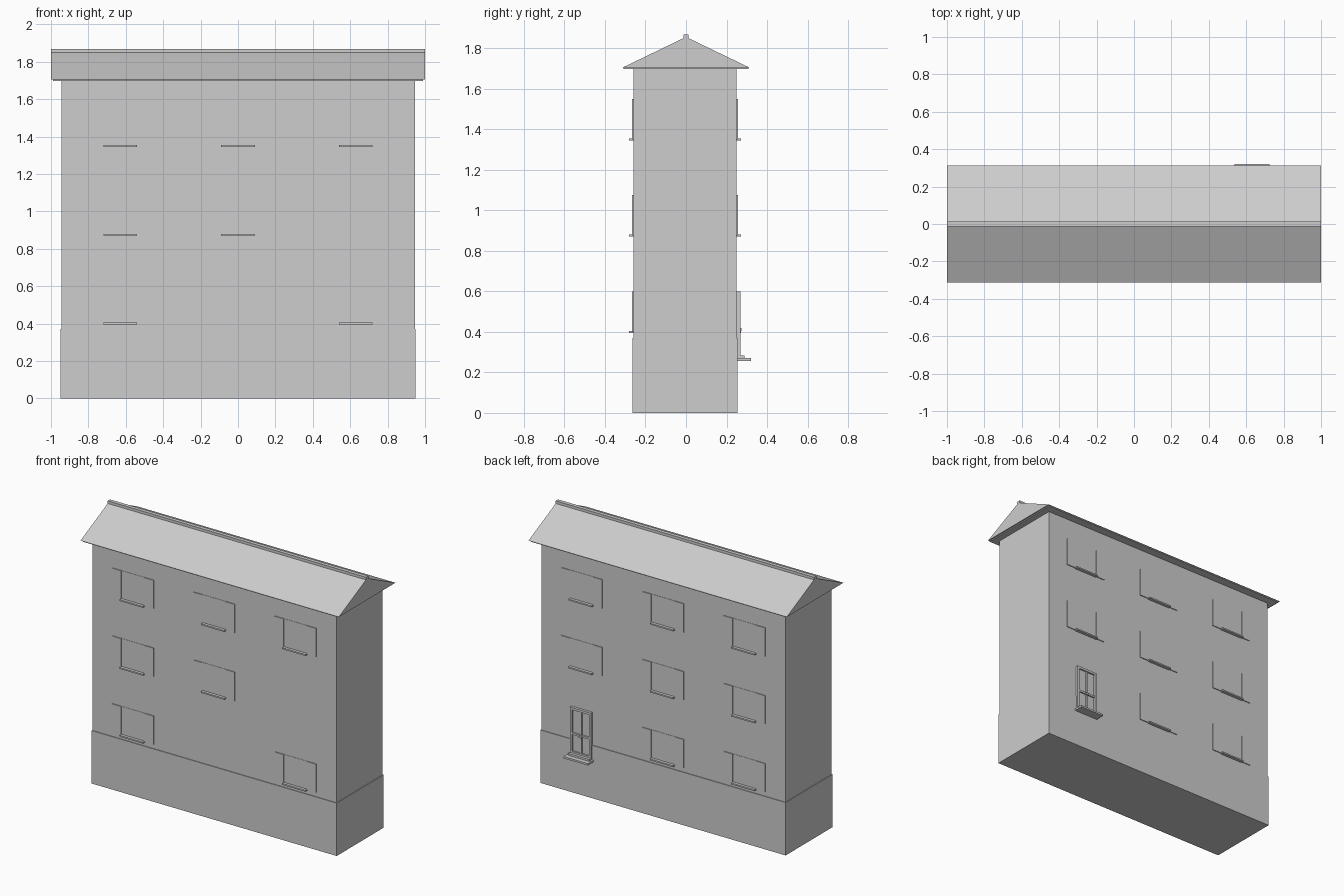
import bpy
import bmesh

old = bpy.data.objects.get("Cube")
if old:
    bpy.data.objects.remove(old, do_unlink=True)

# Single plain plaster colour
GREY = (0.61, 0.61, 0.61, 1.0)
plaster = bpy.data.materials.new("plain_grey")
plaster.use_nodes = True
plaster.diffuse_color = GREY
plaster.node_tree.nodes["Principled BSDF"].inputs["Base Color"].default_value = GREY


def finish(name, bm):
    bmesh.ops.recalc_face_normals(bm, faces=bm.faces)
    mesh = bpy.data.meshes.new(name)
    bm.to_mesh(mesh)
    bm.free()
    mesh.materials.append(plaster)
    obj = bpy.data.objects.new(name, mesh)
    bpy.context.collection.objects.link(obj)
    return obj


def box(name, xs, ys, zs):
    bm = bmesh.new()
    bmesh.ops.create_cube(bm, size=1)
    for v in bm.verts:
        v.co = [r[0] if c < 0 else r[1] for c, r in zip(v.co, (xs, ys, zs))]
    return finish(name, bm)


def prism(name, profile, half_length):
    """Extrude a (y, z) profile along x."""
    bm = bmesh.new()
    face = bm.faces.new([bm.verts.new((-half_length, y, z)) for y, z in profile])
    ext = bmesh.ops.extrude_face_region(bm, geom=[face])
    verts = [g for g in ext["geom"] if isinstance(g, bmesh.types.BMVert)]
    bmesh.ops.translate(bm, verts=verts, vec=(2 * half_length, 0, 0))
    return finish(name, bm)


FRONT, BACK = -0.26, 0.25

# Main body and plinth
box("walls", (-0.945, 0.945), (FRONT, BACK), (0, 1.705))
box("plinth", (-0.95, 0.95), (FRONT - 0.005, BACK + 0.005), (0, 0.37))

# Roof with thin eaves and ridge cap
prism("roof", [(-0.313, 1.705), (0.313, 1.705), (0.012, 1.85), (-0.012, 1.85)], 1.0)
box("eaves", (-0.99, 0.99), (-0.308, 0.308), (1.698, 1.706))
box("ridge_cap", (-1.0, 1.0), (-0.013, 0.013), (1.845, 1.868))


def shuttered_window(label, x, z, wall, out):
    """Thin pane, sill and a pair of open shutters on a wall facing out."""
    def depth(d):
        return tuple(sorted((wall - out * 0.002, wall + out * d)))
    box(label + "_pane", (x - 0.09, x + 0.09), depth(0.002), (z, z + 0.2))
    box(label + "_sill", (x - 0.09, x + 0.09), depth(0.022), (z - 0.005, z + 0.005))
    for side, name in ((-1, "_shutter_a"), (1, "_shutter_b")):
        xs = sorted((x + side * 0.09, x + side * 0.16))
        box(label + name, xs, depth(0.006), (z, z + 0.2))


# Window grid, leaving out the blank bays
COLUMNS = (-0.63, 0, 0.63)
ROWS = (0.4, 0.875, 1.35)
blank = {("front", 1, 0), ("front", 2, 1), ("back", 2, 0)}
for face, wall, out in (("front", FRONT, -1), ("back", BACK, 1)):
    for c, x in enumerate(COLUMNS):
        for r, z in enumerate(ROWS):
            if (face, c, r) not in blank:
                shuttered_window(f"{face}_window_{c}_{r}", x, z, wall, out)

# Tall framed window at the back
X, LOW, HIGH, HALF = 0.63, 0.27, 0.6, 0.082
box("tall_window_pane", (X - HALF, X + HALF), (BACK - 0.01, BACK + 0.007), (LOW, HIGH))
for side, name in ((-1, "right"), (1, "left")):
    xs = sorted((X + side * HALF, X + side * (HALF - 0.016)))
    box("tall_window_jamb_" + name, xs, (BACK, 0.268), (LOW, HIGH))
inner = (X - HALF + 0.016, X + HALF - 0.016)
box("tall_window_head", inner, (BACK, 0.268), (HIGH - 0.016, HIGH))
box("tall_window_foot", inner, (BACK, 0.268), (LOW, LOW + 0.025))
box("tall_window_mullion", (X - 0.007, X + 0.007), (BACK, 0.264), (LOW, HIGH - 0.01))
box("tall_window_transom", inner, (BACK, 0.266), (0.41, 0.424))
box("tall_window_handle", (X - 0.012, X + 0.012), (BACK, 0.273), (0.405, 0.42))
box("tall_window_step", (X - HALF, X + HALF), (BACK, 0.288), (0.268, 0.283))
box("tall_window_sill", (X - 0.094, X + 0.094), (BACK, 0.32), (0.257, 0.27))
